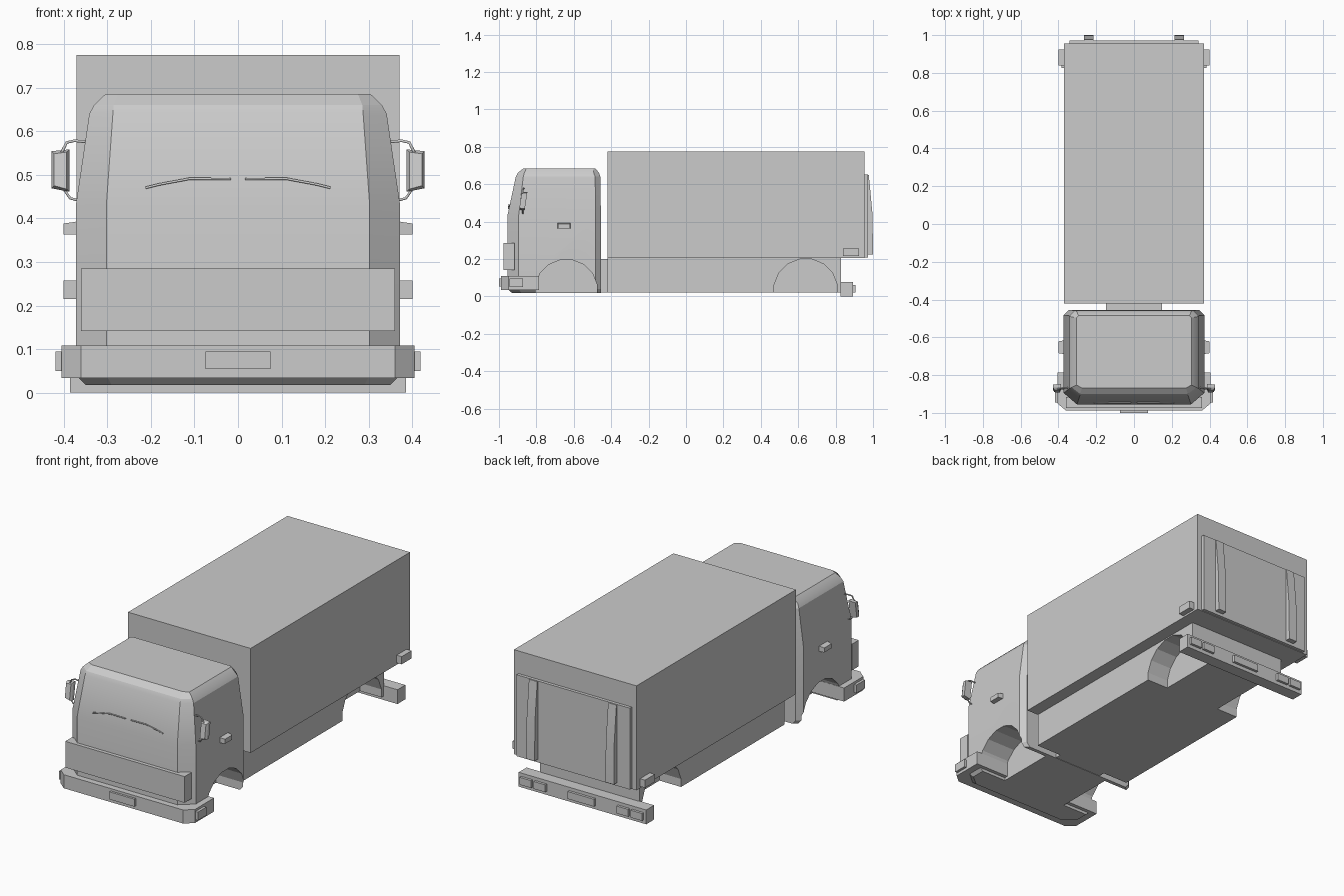
import bpy, bmesh, math
from mathutils import Vector

if "Cube" in bpy.data.objects:
    bpy.data.objects.remove(bpy.data.objects["Cube"], do_unlink=True)

paint = bpy.data.materials.new("light_grey_paint")
paint.use_nodes = True
grey = (0.6, 0.6, 0.6, 1)
paint.diffuse_color = grey
paint.node_tree.nodes["Principled BSDF"].inputs["Base Color"].default_value = grey


def finish(name, bm):
    bmesh.ops.recalc_face_normals(bm, faces=bm.faces)
    mesh = bpy.data.meshes.new(name)
    bm.to_mesh(mesh)
    bm.free()
    mesh.materials.append(paint)
    obj = bpy.data.objects.new(name, mesh)
    bpy.context.collection.objects.link(obj)
    return obj


def loft(name, rings):
    """Skin a stack of equal-length point rings and cap both ends."""
    bm = bmesh.new()
    rows = [[bm.verts.new(p) for p in ring] for ring in rings]
    for a, b in zip(rows, rows[1:]):
        for i in range(len(a)):
            j = (i + 1) % len(a)
            bm.faces.new((a[i], a[j], b[j], b[i]))
    bm.faces.new(rows[0])
    bm.faces.new(rows[-1])
    return finish(name, bm)


def box(name, x, y, z):
    return loft(name, [[(x[0], y[0], h), (x[1], y[0], h), (x[1], y[1], h), (x[0], y[1], h)] for h in z])


def sides(part, name, x, y, z):
    """Same part on the left (+x) and right (-x)."""
    for label, s in (("left", 1), ("right", -1)):
        part(f"{label}_{name}", sorted((s * x[0], s * x[1])), y, z)


def rod(name, points, radius):
    curve = bpy.data.curves.new(name, "CURVE")
    curve.dimensions = "3D"
    curve.bevel_depth = radius
    curve.bevel_resolution = 1
    curve.use_fill_caps = True
    line = curve.splines.new("POLY")
    line.points.add(len(points) - 1)
    for p, co in zip(line.points, points):
        p.co = (*co, 1)
    curve.materials.append(paint)
    obj = bpy.data.objects.new(name, curve)
    bpy.context.collection.objects.link(obj)


def cut_arches(obj, y, radius, inner):
    """Cut a wheel arch into both sides of a body."""
    for s in (1, -1):
        ring = [(y + radius * math.cos(a), 0.03 + radius * math.sin(a))
                for a in (math.tau * (i + 0.5) / 16 for i in range(16))]
        cutter = loft("arch_cutter", [[(s * x, p, q) for p, q in ring] for x in (inner, 0.6)])
        cutter.hide_render = True
        mod = obj.modifiers.new("arch", "BOOLEAN")
        mod.operation, mod.solver, mod.object = "DIFFERENCE", "EXACT", cutter
        bpy.context.view_layer.objects.active = obj
        bpy.ops.object.modifier_apply(modifier=mod.name)
        bpy.data.objects.remove(cutter, do_unlink=True)


# Cab: chamfered rectangles stacked from floor to roof
def cab_ring(z, front, back, hx, front_x, front_cut, back_cut):
    half = [(front_x, front), (hx, front + front_cut),
            (hx, back - back_cut), (hx - back_cut, back)]
    return [(x, y, z) for x, y in half] + [(-x, y, z) for x, y in reversed(half)]


cab = loft("cab", [
    cab_ring(0.018, -0.93, -0.455, 0.35, 0.29, 0.05, 0.025),
    cab_ring(0.04, -0.955, -0.455, 0.372, 0.302, 0.06, 0.028),
    cab_ring(0.43, -0.955, -0.455, 0.372, 0.302, 0.06, 0.028),
    cab_ring(0.64, -0.91, -0.458, 0.341, 0.287, 0.04, 0.028),
    cab_ring(0.66, -0.9, -0.465, 0.33, 0.285, 0.035, 0.028),
    cab_ring(0.685, -0.868, -0.485, 0.304, 0.275, 0.015, 0.01),
])
cut_arches(cab, -0.64, 0.168, 0.2)

# Load body, chassis and the link to the cab
box("cargo_box", (-0.37, 0.37), (-0.42, 0.955), (0.205, 0.775))
chassis = box("chassis", (-0.3, 0.3), (-0.42, 0.83), (0.02, 0.206))
cut_arches(chassis, 0.64, 0.172, 0.17)
box("chassis_link", (-0.147, 0.147), (-0.46, -0.41), (0.02, 0.2))

# Front panel, bumper and plate
box("front_panel", (-0.36, 0.36), (-0.975, -0.917), (0.142, 0.285))
outline = [(0.36, -0.988), (0.405, -0.95), (0.405, -0.785)]
outline += [(-x, y) for x, y in reversed(outline)]
loft("front_bumper", [[(x, y, z) for x, y in outline] for z in (0.034, 0.108)])
box("front_plate", (-0.075, 0.075), (-1.0, -0.985), (0.054, 0.095))
sides(box, "bumper_side_lamp", (0.4, 0.419), (-0.945, -0.872), (0.05, 0.095))

# Rear bumper with lamps and plate
box("rear_bumper", (-0.385, 0.385), (0.825, 0.893), (0, 0.078))
sides(box, "outer_tail_lamp", (0.3, 0.37), (0.89, 0.907), (0.02, 0.06))
sides(box, "inner_tail_lamp", (0.215, 0.285), (0.89, 0.907), (0.02, 0.06))
box("rear_plate", (-0.08, 0.08), (0.89, 0.907), (0.02, 0.06))
sides(box, "rear_side_marker", (0.36, 0.4), (0.84, 0.925), (0.215, 0.257))

# Tail lift panel and its two tapered arms
box("tail_panel", (-0.342, 0.342), (0.95, 0.972), (0.208, 0.652))


def lift_arm(name, x, y, z):
    profile = [(y[0], z[0]), (y[1], z[0]), (y[1] - 0.003, 0.44), (y[1] - 0.016, 0.58),
               (0.977, z[1]), (y[0], z[1])]
    loft(name, [[(h, p, q) for p, q in profile] for h in x])


sides(lift_arm, "lift_arm", (0.214, 0.264), (0.965, 1.0), (0.225, 0.65))


# Door handles, narrowing outwards
def handle(name, x, y, z):
    base, tip = sorted(x, key=abs)
    rings = []
    for h, inset in ((base, 0), (tip, 0.006)):
        a, b = y[0] + inset, y[1] - inset
        rings.append([(h, a, z[0]), (h, b, z[0]), (h, b, z[1] - inset), (h, a, z[1] - inset)])
    loft(name, rings)


sides(handle, "door_handle", (0.36, 0.4), (-0.69, -0.615), (0.363, 0.394))


# Mirrors: tapered housing leaning with the windscreen, with two bent arms
def mirror(name, x, y, z):
    s = 1 if x[0] > 0 else -1
    inner, outer = sorted(map(abs, x))
    rings = []
    for d, inset in ((0, 0.006), (0.012, 0), (0.03, 0)):
        a, b = inner + inset, outer - inset
        lo, hi = z[0] + inset, z[1] - inset
        corners = [(a, lo - 0.004), (b, lo + 0.004), (b, hi - 0.004), (a, hi)]
        rings.append([(s * h, y[0] + d + 0.15 * (v - z[0]), v) for h, v in corners])
    loft(name, rings)
    mid = y[0] + 0.02
    rod(name + "_upper_arm", [(s * 0.335, mid + 0.005, 0.574), (s * 0.375, mid + 0.005, 0.578),
                              (s * 0.393, mid, 0.574), (s * 0.405, mid, 0.55)], 0.0035)
    rod(name + "_lower_arm", [(s * 0.365, mid, 0.441), (s * 0.385, mid, 0.446),
                              (s * 0.405, mid, 0.475)], 0.0035)


sides(mirror, "mirror", (0.387, 0.428), (-0.892, -0.86), (0.465, 0.558))

# Wipers lying on the windscreen
for label, s in (("left", 1), ("right", -1)):
    rod(f"{label}_wiper", [(s * 0.212, -0.949, 0.47), (s * 0.18, -0.948, 0.478),
                           (s * 0.11, -0.946, 0.491), (s * 0.016, -0.946, 0.49)], 0.003)

# Crisp edges with gentle shading on the shallow bends
for obj in bpy.context.scene.objects:
    obj.select_set(obj.type == "MESH" and obj.data.materials.get(paint.name) is not None)
bpy.context.view_layer.objects.active = cab
bpy.ops.object.shade_smooth_by_angle(angle=math.radians(20))
